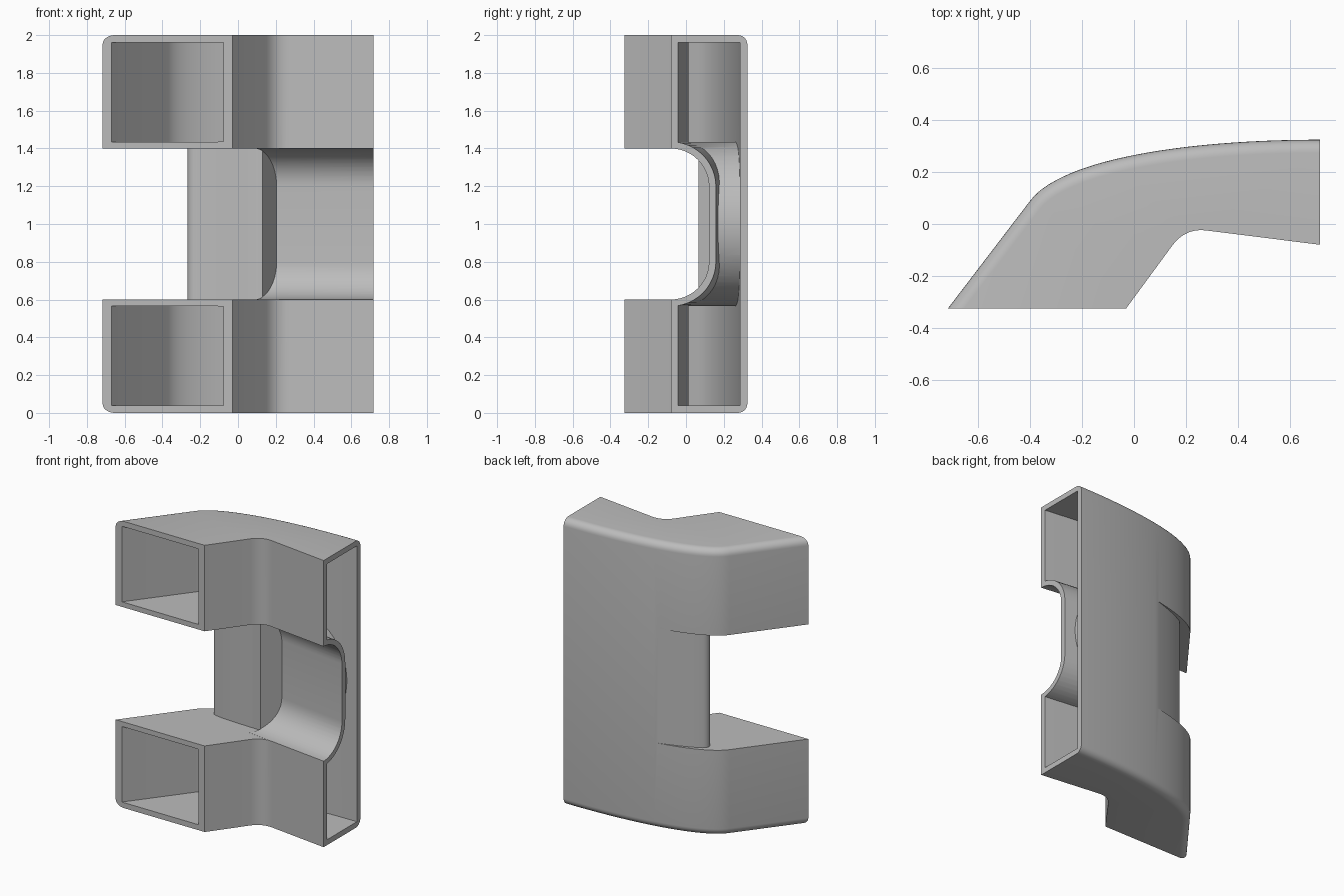
import bpy
import bmesh
import math
from mathutils import Vector

if "Cube" in bpy.data.objects:
    bpy.data.objects.remove(bpy.data.objects["Cube"])

HEIGHT, WALL = 2.0, 0.038
SLOT_LOW, SLOT_HIGH = 0.6, 1.4
SLOPE = 0.126                      # sideways drift of the wide end's front wall

grey = bpy.data.materials.new("plain grey")
grey.use_nodes = True
grey.diffuse_color = (0.5, 0.5, 0.5, 1)
grey.node_tree.nodes["Principled BSDF"].inputs["Base Color"].default_value = (0.5, 0.5, 0.5, 1)


def bezier(ctrl, n):
    """Points on a Bezier curve of any degree."""
    out = []
    for i in range(n + 1):
        pts = [Vector(c) for c in ctrl]
        while len(pts) > 1:
            pts = [a.lerp(b, i / n) for a, b in zip(pts, pts[1:])]
        out.append(pts[0])
    return out


def loft(name, first, last, bevel=None):
    """Solid between two matching rings of 3D points."""
    bm = bmesh.new()
    a = [bm.verts.new(p) for p in first]
    b = [bm.verts.new(p) for p in last]
    n = len(a)
    bm.faces.new(a)
    bm.faces.new(b[::-1])
    for i in range(n):
        j = (i + 1) % n
        bm.faces.new((a[i], b[i], b[j], a[j]))
    bmesh.ops.recalc_face_normals(bm, faces=bm.faces)
    if bevel:
        count, width = bevel
        edges = [bm.edges.get((r[i], r[i + 1])) for r in (a, b) for i in range(count - 1)]
        bmesh.ops.bevel(bm, geom=edges, offset=width, segments=6, profile=0.5, affect='EDGES')
    mesh = bpy.data.meshes.new(name)
    bm.to_mesh(mesh)
    bm.free()
    mesh.materials.append(grey)
    ob = bpy.data.objects.new(name, mesh)
    bpy.context.collection.objects.link(ob)
    return ob


def prism(name, plan, low, high, bevel=None):
    return loft(name, [(p[0], p[1], low) for p in plan], [(p[0], p[1], high) for p in plan], bevel)


def cut(target, cutter):
    """Subtract the cutter and discard it."""
    mod = target.modifiers.new("cut", 'BOOLEAN')
    mod.operation, mod.solver, mod.object = 'DIFFERENCE', 'EXACT', cutter
    bpy.context.view_layer.objects.active = target
    bpy.ops.object.modifier_apply(modifier=mod.name)
    bpy.data.objects.remove(cutter)


def offset(path, dist, y_end, x_end):
    """Shift an open path sideways, then run its ends out past the openings."""
    out = []
    for i, p in enumerate(path):
        d = (path[min(i + 1, len(path) - 1)] - path[max(i - 1, 0)]).normalized()
        out.append(p + dist * Vector((d.y, -d.x)))
    s = out[1] - out[0]
    e = out[-1] - out[-2]
    out[0] = out[0] + s * ((y_end - out[0].y) / s.y)
    out[-1] = out[-1] + e * ((x_end - out[-1].x) / e.x)
    return out


def recess(name, grow):
    """Round-cornered trough along the front of the wide end."""
    r, mid = 0.2, HEIGHT / 2
    half = SLOT_HIGH - mid + grow
    arc = [(-0.08 + (r + grow) * math.sin(t), half - (r + grow) * (1 - math.cos(t)))
           for t in (math.pi / 2 * i / 12 for i in range(13))]
    upper = [(-0.6, half)] + arc
    ring = [(y, mid + z) for y, z in upper] + [(y, mid - z) for y, z in reversed(upper)]
    near = [(0.9, y - 0.185 * SLOPE, z) for y, z in ring]
    far = [(0.09 + 0.6 * (y + 0.071), y + 0.071, z) for y, z in ring]
    return loft(name, far, near)


# Plan curves of the rear and front walls
back = [Vector((-0.717, -0.325))] + bezier([(-0.4, 0.09), (-0.28, 0.25), (0.2, 0.325), (0.717, 0.325)], 28)
front = [Vector((-0.03, -0.325))] + bezier([(0.15, -0.08), (0.2, -0.015), (0.28, -0.025)], 10) + [Vector((0.717, -0.08))]

# Outer body with softened rear edges
duct = prism("forked_duct", back + front[::-1], 0, HEIGHT, (len(back), 0.05))

# Hollow, split in two around a rounded flow divider
hollow = prism("hollow", offset(back, WALL, -0.4, 0.8) + offset(front, -WALL, -0.4, 0.8)[::-1],
               WALL, HEIGHT - WALL)
nose = [(0.2 + 0.44 * math.sin(t), 1 + 0.435 * math.cos(t)) for t in (math.pi * i / 32 for i in range(33))]
side = [(-1.2, 1.435)] + nose + [(-1.2, 0.565)]
cut(hollow, loft("flow_divider", [(x, -0.7, z) for x, z in side], [(x, 0.7, z) for x, z in side]))
cut(hollow, recess("trough_wall", 0.036))
cut(duct, hollow)

# Gap between the two branches, leaving a round-nosed column
column = bezier([(0.12, 0.07), (-0.1, 0.075), (-0.18, 0.08), (-0.235, 0.09)], 8)
column += bezier([(-0.255, 0.1), (-0.285, 0.135), (-0.245, 0.165)], 6)
column += bezier([(-0.2, 0.188), (-0.08, 0.245), (0.1, 0.29)], 8)
gap = [(0.1, 0.6), (-0.9, 0.6), (-0.9, -0.6), (0.3, -0.6), (0.3, -0.03), (0.09, 0.0), (0.132, 0.064)]
cut(duct, prism("branch_gap", gap + column, SLOT_LOW, SLOT_HIGH))
cut(duct, recess("trough", 0))

bpy.ops.object.select_all(action='DESELECT')
duct.select_set(True)
bpy.context.view_layer.objects.active = duct
bpy.ops.object.shade_smooth_by_angle(angle=math.radians(30))
